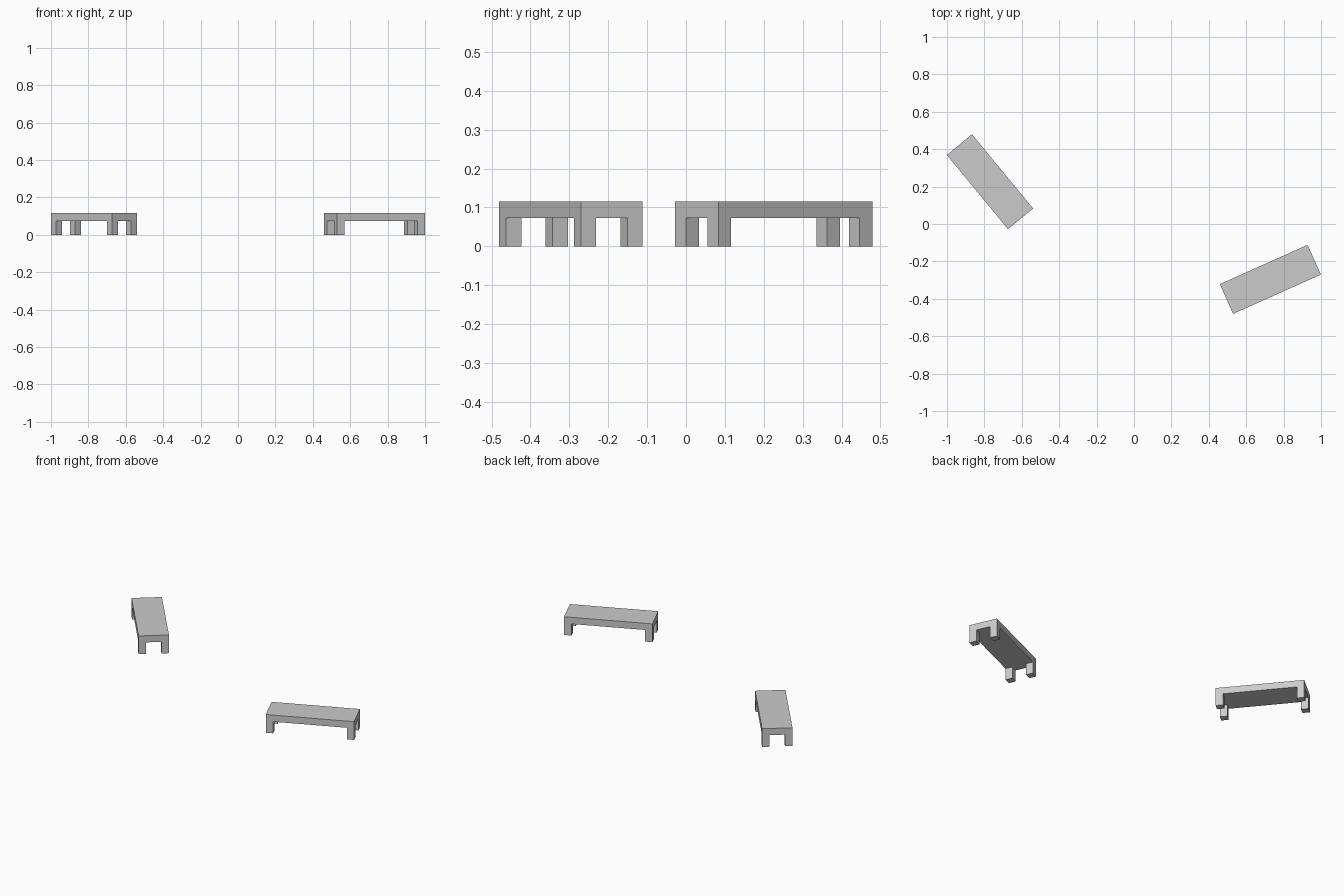
import bpy, bmesh, math

if "Cube" in bpy.data.objects:
    bpy.data.objects.remove(bpy.data.objects["Cube"])

LENGTH, WIDTH, HEIGHT = 0.514, 0.174, 0.115
LEG, LEG_H = 0.043, 0.073


def bench(name, x, y, angle):
    bm = bmesh.new()
    # underside as a 3 x 3 grid whose corner cells are the legs
    xs = [-LENGTH / 2, -LENGTH / 2 + LEG, LENGTH / 2 - LEG, LENGTH / 2]
    ys = [-WIDTH / 2, -WIDTH / 2 + LEG, WIDTH / 2 - LEG, WIDTH / 2]
    grid = [[bm.verts.new((px, py, LEG_H)) for py in ys] for px in xs]
    cells = {}
    for i in range(3):
        for j in range(3):
            cells[i, j] = bm.faces.new((grid[i][j], grid[i][j + 1],
                                        grid[i + 1][j + 1], grid[i + 1][j]))
    # seat slab
    top = bmesh.ops.extrude_face_region(bm, geom=list(cells.values()),
                                        use_keep_orig=True)
    for v in top["geom"]:
        if isinstance(v, bmesh.types.BMVert):
            v.co.z = HEIGHT
    # four legs flush with the corners
    for i in (0, 2):
        for j in (0, 2):
            leg = bmesh.ops.extrude_discrete_faces(bm, faces=[cells[i, j]])
            for v in leg["faces"][0].verts:
                v.co.z = 0
    # merge coplanar cells and tidy normals
    bmesh.ops.dissolve_limit(bm, angle_limit=0.01, verts=bm.verts, edges=bm.edges)
    bmesh.ops.recalc_face_normals(bm, faces=bm.faces)
    mesh = bpy.data.meshes.new(name)
    bm.to_mesh(mesh)
    bm.free()
    obj = bpy.data.objects.new(name, mesh)
    obj.location = (x, y, 0)
    obj.rotation_euler.z = math.radians(angle)
    bpy.context.collection.objects.link(obj)


bench("left_bench", -0.77, 0.226, -50.5)
bench("right_bench", 0.729, -0.296, 24.1)
